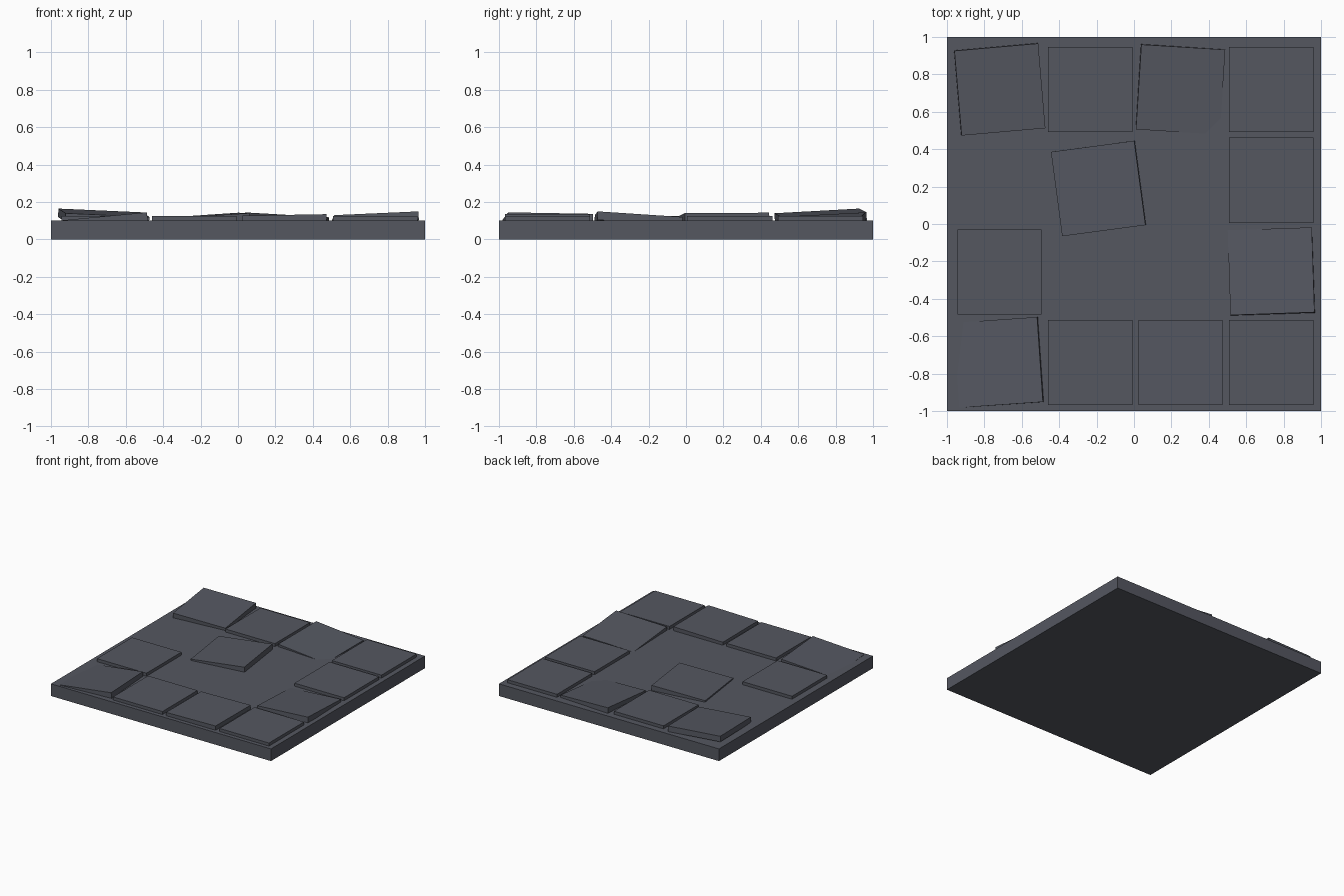
import bpy
import math

if "Cube" in bpy.data.objects:
    bpy.data.objects.remove(bpy.data.objects["Cube"])

stone = bpy.data.materials.new("slate grey")
stone.diffuse_color = (0.09, 0.096, 0.118, 1)
stone.use_nodes = True
stone.node_tree.nodes["Principled BSDF"].inputs["Base Color"].default_value = stone.diffuse_color


def box(name, size, centre, rotation=(0, 0, 0)):
    bpy.ops.mesh.primitive_cube_add(size=1, location=centre, rotation=rotation)
    ob = bpy.context.object
    ob.name = name
    ob.scale = size
    bpy.ops.object.transform_apply(location=False, rotation=False, scale=True)
    ob.data.materials.append(stone)
    return ob


W, D, T = 0.45, 0.455, 0.045


def tile(name, x, y, top=0.125, yaw=0, rise_x=0, rise_y=0):
    """Paving tile: rise_x / rise_y = height gained across its width / depth."""
    rot = (math.atan(rise_y / D), -math.atan(rise_x / W), math.radians(yaw))
    box(name, (W, D, T), (x, y, top - T / 2), rot)


# Base slab
box("base_slab", (2, 2, 0.1), (0, 0, 0.05))

# Level tiles, some grid places left empty
cols = (-0.719, -0.234, 0.249, 0.734)
rows = (0.72, 0.234, -0.256, -0.74)
for c, r in ((1, 0), (3, 0), (3, 1), (0, 2), (1, 3), (3, 3)):
    tile(f"level_tile_{c}_{r}", cols[c], rows[r])

# Loose tiles, turned and tipped
tile("loose_tile_back_left", -0.718, 0.72, 0.1425, 5, -0.02, 0.025)
tile("loose_tile_back", 0.248, 0.72, 0.12, -3.5, -0.026, 0.023)
tile("loose_tile_middle", -0.19, 0.19, 0.127, 7.6, 0.03, 0.002)
tile("loose_tile_right", 0.734, -0.254, 0.125, 2, 0.02, -0.03)
tile("loose_tile_front_left", -0.724, -0.74, 0.12, 4, 0.042, -0.008)
tile("loose_tile_front", 0.249, -0.74, 0.13, 0, 0.008, -0.002)
